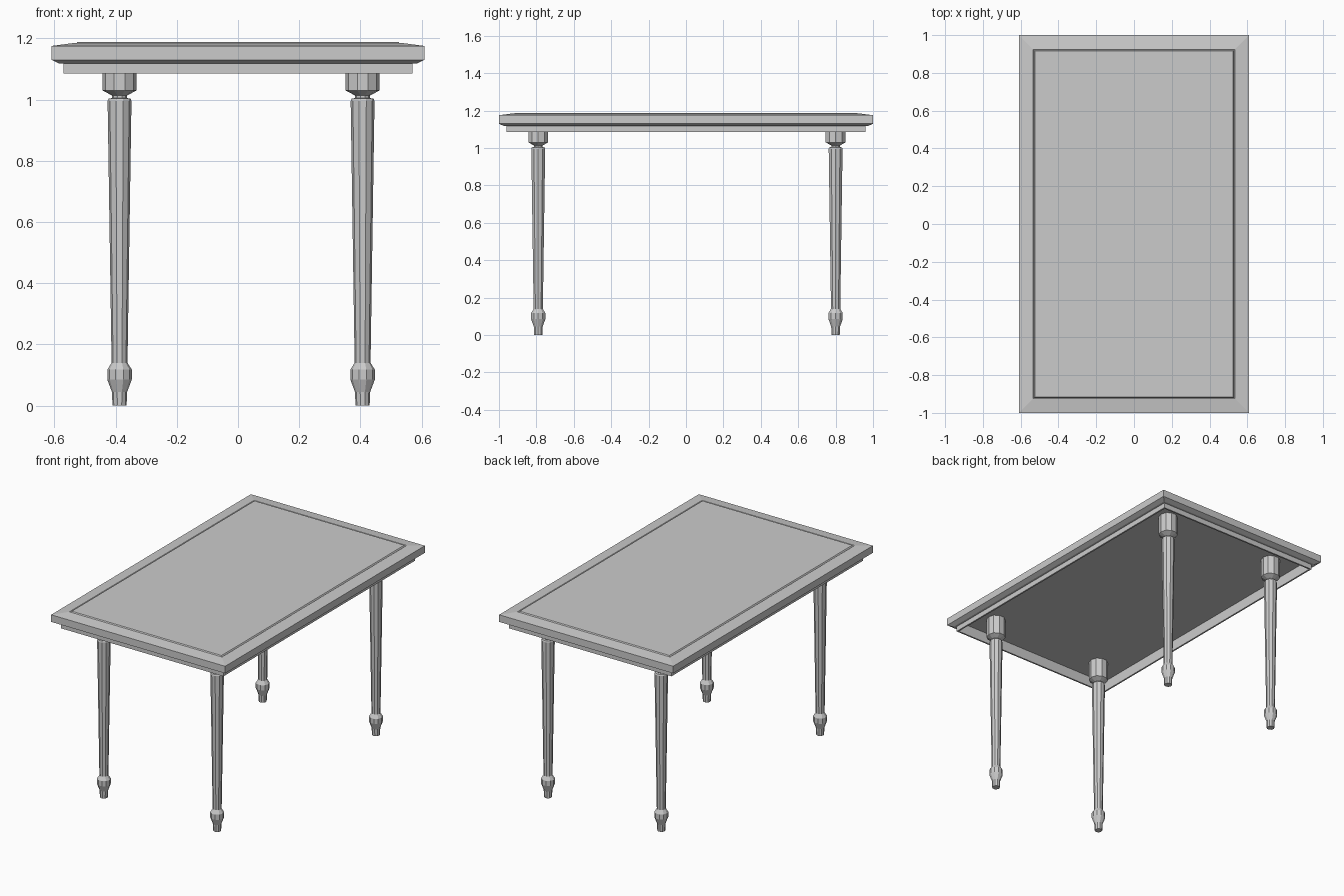
import bpy, bmesh
from math import cos, sin, pi

cube = bpy.data.objects.get("Cube")
if cube:
    bpy.data.objects.remove(cube)

grey = bpy.data.materials.new("plain_grey")
grey.use_nodes = True
colour = (0.6, 0.6, 0.6, 1)
grey.diffuse_color = colour
grey.node_tree.nodes["Principled BSDF"].inputs["Base Color"].default_value = colour


def loft(name, rings, location=(0, 0, 0)):
    """Skin a stack of matching rings and close both ends."""
    bm = bmesh.new()
    loops = [[bm.verts.new(p) for p in ring] for ring in rings]
    n = len(loops[0])
    for a, b in zip(loops, loops[1:]):
        for i in range(n):
            j = (i + 1) % n
            bm.faces.new((a[i], a[j], b[j], b[i]))
    bm.faces.new(loops[0])
    bm.faces.new(loops[-1])
    bmesh.ops.recalc_face_normals(bm, faces=bm.faces)
    mesh = bpy.data.meshes.new(name)
    bm.to_mesh(mesh)
    bm.free()
    mesh.materials.append(grey)
    obj = bpy.data.objects.new(name, mesh)
    obj.location = location
    bpy.context.collection.objects.link(obj)
    return obj


def rectangle(inset, z):
    x, y = 0.61 - inset, 1 - inset
    return [(-x, -y, z), (x, -y, z), (x, y, z), (-x, y, z)]


def polygon(radius, z, sides=10):
    return [(radius * cos(2 * pi * i / sides), radius * sin(2 * pi * i / sides), z)
            for i in range(sides)]


# Table top: hollow underside, apron, moulded edge, groove and panel
top_profile = [(0.05, 1.15), (0.05, 1.085), (0.04, 1.085), (0.04, 1.117),
               (0.027, 1.117), (0, 1.13), (0, 1.175), (0.075, 1.185),
               (0.08, 1.181), (0.085, 1.188)]
loft("table_top", [rectangle(*p) for p in top_profile])

# Turned legs: foot, bulb, tapered shaft, neck and cap
leg_profile = [(0.023, 0), (0.025, 0.045), (0.04, 0.085), (0.04, 0.118),
               (0.026, 0.14), (0.039, 0.995), (0.036, 1.003), (0.024, 1.005),
               (0.024, 1.013), (0.056, 1.03), (0.056, 1.15)]
for side, x in (("right", -0.387), ("left", 0.407)):
    for end, y in (("front", -0.79), ("back", 0.80)):
        loft(f"{end}_{side}_leg", [polygon(*p) for p in leg_profile], (x, y, 0))
